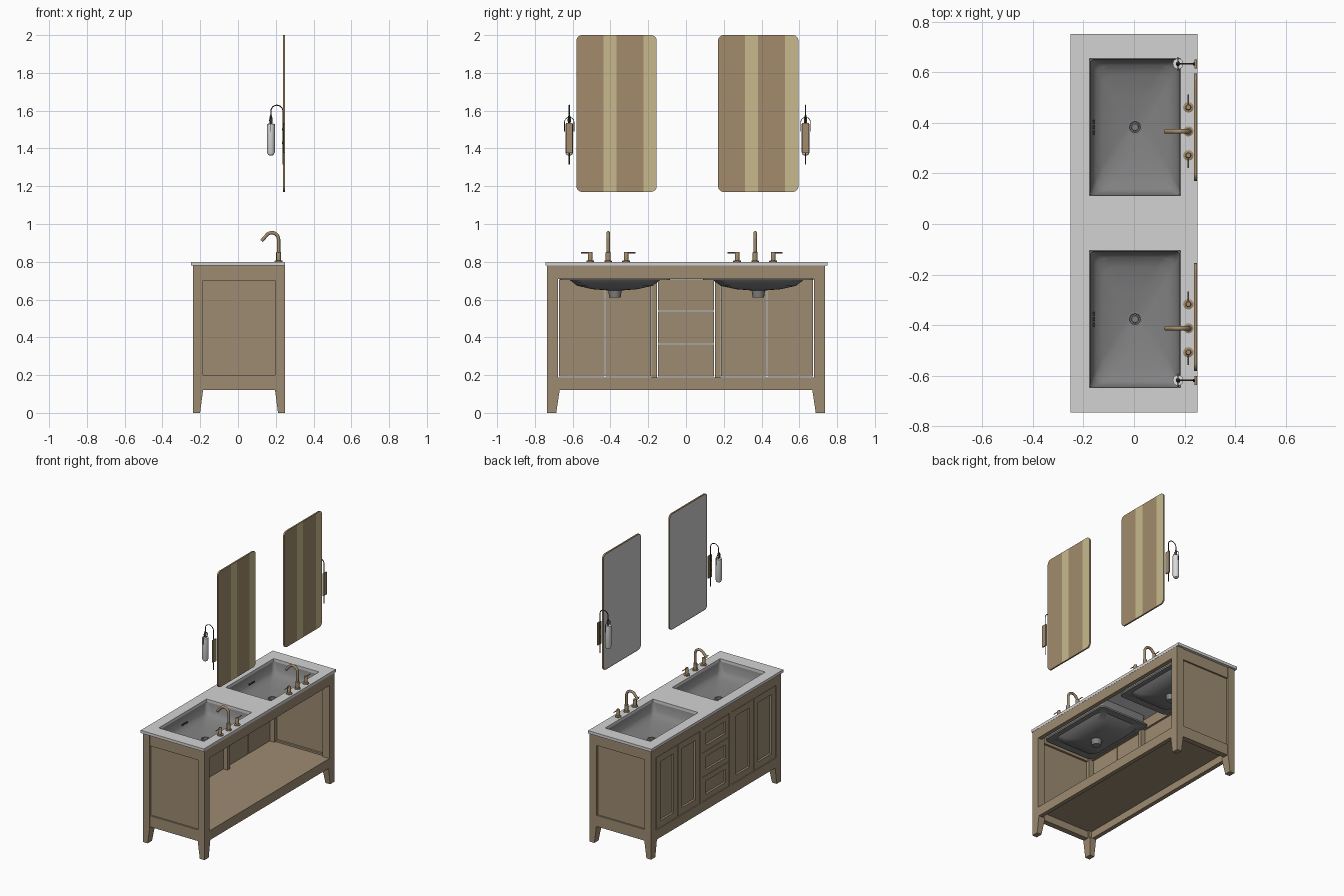
import bpy, bmesh, math
from mathutils import Vector

if "Cube" in bpy.data.objects:
    bpy.data.objects.remove(bpy.data.objects["Cube"])


def material(name, *rgb):
    m = bpy.data.materials.new(name)
    m.use_nodes = True
    m.diffuse_color = (*rgb, 1)
    m.node_tree.nodes["Principled BSDF"].inputs["Base Color"].default_value = (*rgb, 1)
    return m


WOOD = material("oak wood", 0.34, 0.26, 0.165)
STONE = material("white stone", 0.65, 0.65, 0.65)
BASIN = material("grey basin", 0.22, 0.22, 0.225)
BRASS = material("aged brass", 0.36, 0.26, 0.15)
PALE = material("pale gold", 0.58, 0.49, 0.27)
GLASS = material("mirror silver", 0.62, 0.62, 0.62)
SHADE = material("frosted shade", 0.72, 0.72, 0.73)
DARK = material("dark bronze", 0.07, 0.055, 0.04)


def finish(name, bm, *mats, smooth=False):
    bmesh.ops.recalc_face_normals(bm, faces=bm.faces)
    me = bpy.data.meshes.new(name)
    bm.to_mesh(me)
    bm.free()
    for m in mats:
        me.materials.append(m)
    ob = bpy.data.objects.new(name, me)
    bpy.context.collection.objects.link(ob)
    if smooth:
        bpy.ops.object.select_all(action="DESELECT")
        ob.select_set(True)
        bpy.context.view_layer.objects.active = ob
        bpy.ops.object.shade_smooth_by_angle(angle=math.radians(35))
    return ob


def loft(name, rings, mat, caps=(True, True), smooth=False):
    """Skin a row of closed rings that share one point count."""
    bm = bmesh.new()
    rows = [[bm.verts.new(p) for p in ring] for ring in rings]
    n = len(rows[0])
    for a, b in zip(rows, rows[1:]):
        for i in range(n):
            j = (i + 1) % n
            bm.faces.new((a[i], a[j], b[j], b[i]))
    for row, cap in zip((rows[0], rows[-1]), caps):
        if cap:
            bm.faces.new(row)
    return finish(name, bm, mat, smooth=smooth)


def rect(x0, x1, y0, y1, z):
    return [(x0, y0, z), (x1, y0, z), (x1, y1, z), (x0, y1, z)]


def box(name, x0, x1, y0, y1, z0, z1, mat):
    return loft(name, [rect(x0, x1, y0, y1, z0), rect(x0, x1, y0, y1, z1)], mat)


def round_rect(cx, cy, hx, hy, r, n=6):
    pts = []
    for k, (sx, sy) in enumerate(((1, 1), (-1, 1), (-1, -1), (1, -1))):
        for i in range(n + 1):
            a = math.pi / 2 * (k + i / n)
            pts.append((cx + sx * (hx - r) + r * math.cos(a), cy + sy * (hy - r) + r * math.sin(a)))
    return pts


def lathe(name, cx, cy, profile, mat, n=20, caps=(True, True)):
    rings = [[(cx + r * math.cos(2 * math.pi * i / n), cy + r * math.sin(2 * math.pi * i / n), z)
              for i in range(n)] for r, z in profile]
    return loft(name, rings, mat, caps, smooth=True)


def tube(name, pts, r, mat, n=12):
    rings = []
    pts = [Vector(p) for p in pts]
    for i, p in enumerate(pts):
        d = (pts[min(i + 1, len(pts) - 1)] - pts[max(i - 1, 0)]).normalized()
        side = Vector((0, 1, 0)) if abs(d.y) < 0.7 else Vector((0, 0, 1))
        u = d.cross(side).normalized()
        v = d.cross(u)
        rings.append([p + r * (u * math.cos(2 * math.pi * k / n) + v * math.sin(2 * math.pi * k / n))
                      for k in range(n)])
    return loft(name, rings, mat, smooth=True)


def arc(cx, cz, r, a0, a1, y, n=12):
    angles = [math.radians(a0 + (a1 - a0) * i / n) for i in range(n + 1)]
    return [(cx + r * math.cos(a), y, cz + r * math.sin(a)) for a in angles]


def shaker_panel(name, y0, y1, z0, z1, border):
    """Door or drawer front with a stepped, recessed centre facing -x."""
    x0, x1 = -0.236, -0.218
    steps = [(x1, 0), (x0, 0), (x0, border), (x0 + 0.005, border + 0.004), (x0 + 0.009, border + 0.006)]
    rings = [[(x, y0 + d, z0 + d), (x, y1 - d, z0 + d), (x, y1 - d, z1 - d), (x, y0 + d, z1 - d)]
             for x, d in steps]
    return loft(name, rings, WOOD)


# Cabinet carcass: tapered legs, side frames, rails and shelf
XF, XB, W, YO, YI = -0.238, 0.249, 0.053, 0.735, 0.677
for s, side in ((1, "left"), (-1, "right")):
    for xo, xi, end in ((XF, XF + W, "front"), (XB, XB - W, "back")):
        foot = xo + 0.7 * (xi - xo)
        loft(f"{side}_{end}_leg",
             [rect(xo, foot, s * YO, s * (YI + 0.01), 0), rect(xo, xi, s * YO, s * (YI - 0.008), 0.12),
              rect(xo, xi, s * YO, s * YI, 0.121), rect(xo, xi, s * YO, s * YI, 0.78)], WOOD)
    box(f"{side}_side_panel", XF + W, XB - W, s * 0.705, s * 0.718, 0.19, 0.72, WOOD)
    for z0, z1, level in ((0.12, 0.2, "bottom"), (0.7, 0.78, "top")):
        box(f"{side}_{level}_side_rail", XF + W, XB - W, s * 0.69, s * 0.73, z0, z1, WOOD)
for z0, z1, level in ((0.12, 0.188, "bottom"), (0.71, 0.78, "top")):
    box(f"front_{level}_rail", XF, XF + 0.03, -YI, YI, z0, z1, WOOD)
    box(f"back_{level}_rail", XB - 0.03, XB, -YI, YI, z0, z1, WOOD)
box("bottom_shelf", XF + 0.02, XB - 0.02, -0.71, 0.71, 0.172, 0.188, WOOD)

# Doors, face stiles and drawers
for s, side in ((1, "left"), (-1, "right")):
    box(f"{side}_face_stile", XF, -0.19, s * 0.153, s * 0.182, 0.188, 0.71, WOOD)
    for a, b, place in ((0.186, 0.427, "inner"), (0.431, 0.673, "outer")):
        y0, y1 = sorted((s * a, s * b))
        shaker_panel(f"{side}_{place}_door", y0, y1, 0.192, 0.706, 0.045)
for i, (z0, z1) in enumerate(((0.192, 0.363), (0.367, 0.538), (0.542, 0.706))):
    shaker_panel(f"drawer_{i + 1}", -0.149, 0.149, z0, z1, 0.038)

# Countertop with two rectangular openings
SINKS = ((0.383, "left"), (-0.376, "right"))
HX, HY, SX = 0.179, 0.271, 0.004
xs = [-0.25, SX - HX, SX + HX, 0.25]
ys = [-0.744, -0.376 - HY, -0.376 + HY, 0.383 - HY, 0.383 + HY, 0.75]
bm = bmesh.new()
for i in range(3):
    for j in range(5):
        if not (i == 1 and j in (1, 3)):
            bm.faces.new([bm.verts.new(p) for p in rect(xs[i], xs[i + 1], ys[j], ys[j + 1], 0.78)])
bmesh.ops.remove_doubles(bm, verts=bm.verts, dist=0.0001)
top = bmesh.ops.extrude_face_region(bm, geom=bm.faces[:] + bm.edges[:] + bm.verts[:], use_keep_orig=True)
bmesh.ops.translate(bm, vec=(0, 0, 0.02), verts=[g for g in top["geom"] if isinstance(g, bmesh.types.BMVert)])
finish("countertop", bm, STONE)

# Basins: inner bowl, flange and outer shell in one skin
for cy, side in SINKS:
    steps = [(0.178, 0.27, 0.015, 0.781), (0.168, 0.26, 0.03, 0.725), (0.155, 0.245, 0.04, 0.706),
             (0.13, 0.205, 0.05, 0.69), (0.07, 0.11, 0.05, 0.672), (0.028, 0.028, 0.027, 0.662),
             (0.034, 0.034, 0.033, 0.648), (0.08, 0.12, 0.05, 0.655), (0.14, 0.2, 0.06, 0.673),
             (0.165, 0.24, 0.06, 0.704), (0.2, 0.292, 0.03, 0.704), (0.2, 0.292, 0.03, 0.716),
             (0.182, 0.274, 0.02, 0.72), (0.182, 0.274, 0.015, 0.781)]
    loft(f"{side}_basin", [[(x, y, z) for x, y in round_rect(SX, cy, hx, hy, r)] for hx, hy, r, z in steps],
         BASIN, caps=(False, False), smooth=True)
    lathe(f"{side}_drain", SX, cy, [(0.03, 0.61), (0.036, 0.65), (0.029, 0.66), (0.029, 0.668), (0.022, 0.668),
                                    (0.02, 0.664), (0.015, 0.664), (0.013, 0.668)], BASIN)
    for k in (-1, 0, 1):
        box(f"{side}_overflow_slot", -0.163, -0.155, cy + k * 0.022 - 0.007, cy + k * 0.022 + 0.007,
            0.727, 0.735, DARK)

# Taps: curved spout between two lever handles
FX = 0.215
for cy, side in ((0.366, "left"), (-0.412, "right")):
    path = [(FX, cy, 0.8), (FX, cy, 0.86)] + arc(FX - 0.036, 0.918, 0.036, 0, 130, cy) + [(0.125, cy, 0.91)]
    tube(f"{side}_spout", path, 0.009, BRASS, 16)
    lathe(f"{side}_spout_base", FX, cy, [(0.02, 0.8), (0.02, 0.805), (0.013, 0.807), (0.013, 0.85), (0.009, 0.853)], BRASS)
    for s, place in ((1, "outer"), (-1, "inner")):
        hy = cy + s * 0.095
        lathe(f"{side}_{place}_handle", FX, hy,
              [(0.021, 0.8), (0.021, 0.805), (0.012, 0.808), (0.012, 0.848), (0.009, 0.853)], BRASS, 12)
        tube(f"{side}_{place}_lever", [(FX, hy - s * 0.012, 0.848), (FX, hy + s * 0.05, 0.848)], 0.003, BRASS, 8)

# Mirrors: rounded slab, silver front, striped back
for y0, side in ((0.17, "left"), (-0.58, "right")):
    bm = bmesh.new()
    outline = round_rect(y0 + 0.2125, 1.585, 0.2125, 0.415, 0.03)
    back = bm.faces.new([bm.verts.new((0.249, y, z)) for y, z in outline])
    ext = bmesh.ops.extrude_face_region(bm, geom=[back], use_keep_orig=True)
    bmesh.ops.translate(bm, vec=(-0.011, 0, 0), verts=[g for g in ext["geom"] if isinstance(g, bmesh.types.BMVert)])
    front = [g for g in ext["geom"] if isinstance(g, bmesh.types.BMFace)]
    bmesh.ops.inset_region(bm, faces=front, thickness=0.006, depth=0)
    front[0].material_index = 2
    for d in (0.143, 0.212, 0.355):
        bmesh.ops.bisect_plane(bm, geom=bm.verts[:] + bm.edges[:] + bm.faces[:],
                               plane_co=(0, y0 + d, 0), plane_no=(0, 1, 0))
    for f in bm.faces:
        c = f.calc_center_median()
        if c.x > 0.2489 and (0.143 < c.y - y0 < 0.212 or c.y - y0 > 0.355):
            f.material_index = 1
    finish(f"{side}_mirror", bm, BRASS, PALE, GLASS)

# Wall lamps: plate, rod, swan-neck arm and hanging shade
for cy, side in ((0.633, "left"), (-0.618, "right")):
    box(f"{side}_lamp_plate", 0.24, 0.249, cy - 0.018, cy + 0.018, 1.375, 1.535, BRASS)
    tube(f"{side}_lamp_rod", [(0.238, cy, 1.315), (0.238, cy, 1.6)], 0.003, DARK, 8)
    tube(f"{side}_lamp_arm", [(0.238, cy, 1.59)] + arc(0.206, 1.597, 0.032, 0, 180, cy) + [(0.174, cy, 1.55)], 0.0028, DARK, 8)
    for z in (1.43, 1.5):
        tube(f"{side}_lamp_screw", [(0.234, cy, z), (0.242, cy, z)], 0.006, DARK, 8)
    lathe(f"{side}_lamp_cap", 0.174, cy, [(0.006, 1.525), (0.009, 1.55), (0.007, 1.565), (0.003, 1.58)], DARK, 12)
    lathe(f"{side}_lamp_shade", 0.174, cy, [(0.006, 1.362), (0.015, 1.366), (0.021, 1.38), (0.021, 1.53), (0.012, 1.531)], SHADE)
    bail = [(0.174, cy + y, z) for y, z in [(-0.025, 1.49), (-0.025, 1.53)] +
            [(x, z) for x, _, z in arc(0, 1.54, 0.025, 180, 0, 0)] + [(0.025, 1.53), (0.025, 1.49)]]
    tube(f"{side}_lamp_bail", bail, 0.002, DARK, 6)
